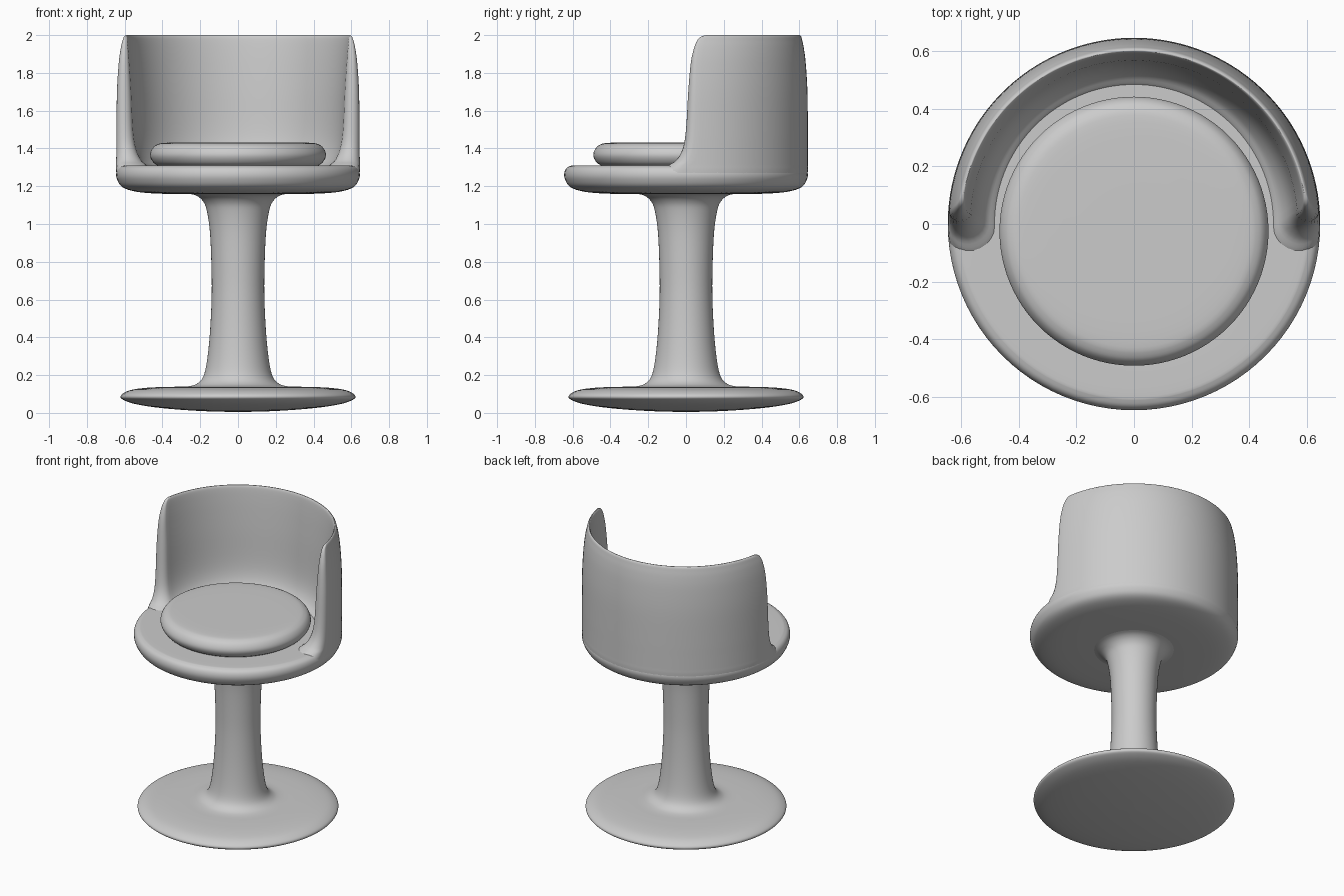
import bpy, bmesh
from math import sin, cos, pi, asin

if "Cube" in bpy.data.objects:
    bpy.data.objects.remove(bpy.data.objects["Cube"])


def smooth(rows, n=4):
    """Catmull-Rom interpolation through rows of numbers."""
    out = []
    for i in range(len(rows) - 1):
        p0, p1 = rows[max(i - 1, 0)], rows[i]
        p2, p3 = rows[i + 1], rows[min(i + 2, len(rows) - 1)]
        for k in range(n):
            t = k / n
            out.append([0.5 * (2 * b + (c - a) * t + (2 * a - 5 * b + 4 * c - d) * t * t
                               + (3 * b - a - 3 * c + d) * t ** 3)
                        for a, b, c, d in zip(p0, p1, p2, p3)])
    return out + [list(rows[-1])]


def loft(name, loops):
    """Skin closed loops of points and cap both ends."""
    bm = bmesh.new()
    rings = [[bm.verts.new(p) for p in loop] for loop in loops]
    n = len(rings[0])
    for a, b in zip(rings, rings[1:]):
        for i in range(n):
            j = (i + 1) % n
            bm.faces.new((a[i], a[j], b[j], b[i]))
    bm.faces.new(rings[0][::-1])
    bm.faces.new(rings[-1])
    bmesh.ops.recalc_face_normals(bm, faces=bm.faces)
    mesh = bpy.data.meshes.new(name)
    bm.to_mesh(mesh)
    bm.free()
    mesh.polygons.foreach_set("use_smooth", [True] * len(mesh.polygons))
    obj = bpy.data.objects.new(name, mesh)
    bpy.context.collection.objects.link(obj)
    return obj


def lathe(name, profile, cy=0, seg=96):
    return loft(name, [[(r * cos(2 * pi * i / seg), cy + r * sin(2 * pi * i / seg), z)
                        for i in range(seg)] for r, z in smooth(profile)])


# Pedestal: domed foot disc flowing into the flared stem
lathe("pedestal", [
    (0.02, 0.005), (0.2, 0.01), (0.4, 0.025), (0.54, 0.046), (0.605, 0.068), (0.622, 0.085),
    (0.607, 0.104), (0.56, 0.123), (0.47, 0.134), (0.36, 0.138), (0.27, 0.14), (0.22, 0.153),
    (0.185, 0.19), (0.165, 0.27), (0.149, 0.42), (0.14, 0.6), (0.14, 0.75), (0.148, 0.95),
    (0.165, 1.07), (0.185, 1.12), (0.22, 1.15), (0.27, 1.165), (0.27, 1.19)])

# Seat disc with rounded rim
lathe("seat", [
    (0.02, 1.158), (0.3, 1.158), (0.48, 1.164), (0.57, 1.178), (0.618, 1.2), (0.64, 1.235),
    (0.645, 1.265), (0.636, 1.292), (0.615, 1.306), (0.58, 1.31), (0.4, 1.31), (0.02, 1.31)])

# Round cushion, slightly forward of centre
lathe("cushion", [
    (0.02, 1.305), (0.38, 1.305), (0.43, 1.313), (0.455, 1.335), (0.466, 1.366), (0.455, 1.398),
    (0.43, 1.42), (0.38, 1.43), (0.2, 1.432), (0.02, 1.432)], cy=-0.025)


# Wrap-around backrest: C-shaped slices (outer radius, inner radius, front tip y, z)
def c_slice(ro, ri, tip, z, n=64, m=10):
    mid, half = (ro + ri) / 2, (ro - ri) / 2
    a = asin((tip + half) / mid)
    pts = []
    for i in range(n + 1):
        t = a + (pi - 2 * a) * i / n
        pts.append((mid, half, t, 0))
    outer = [((mid + half) * cos(t), (mid + half) * sin(t), z) for _, _, t, _ in pts]
    inner = [((mid - half) * cos(t), (mid - half) * sin(t), z) for _, _, t, _ in reversed(pts)]

    def end(t, s, rev):
        cap = []
        for k in range(1, m):
            u = pi * k / m
            r = mid + half * cos(u)
            ang = t + s * half * sin(u) / mid
            cap.append((r * cos(ang), r * sin(ang), z))
        return cap[::-1] if rev else cap
    return outer + end(pi - a, 1, False) + inner + end(a, -1, True)


loft("backrest", [c_slice(*row) for row in smooth([
    (0.632, 0.45, -0.15, 1.22), (0.642, 0.455, -0.14, 1.25), (0.645, 0.465, -0.12, 1.285),
    (0.645, 0.485, -0.09, 1.312), (0.645, 0.515, -0.05, 1.34), (0.645, 0.542, -0.017, 1.4),
    (0.645, 0.558, 0.0, 1.5), (0.643, 0.568, 0.012, 1.7), (0.634, 0.578, 0.025, 1.85),
    (0.624, 0.585, 0.042, 1.93), (0.615, 0.59, 0.06, 1.973), (0.61, 0.594, 0.08, 1.992),
    (0.604, 0.599, 0.105, 2.0)])])
